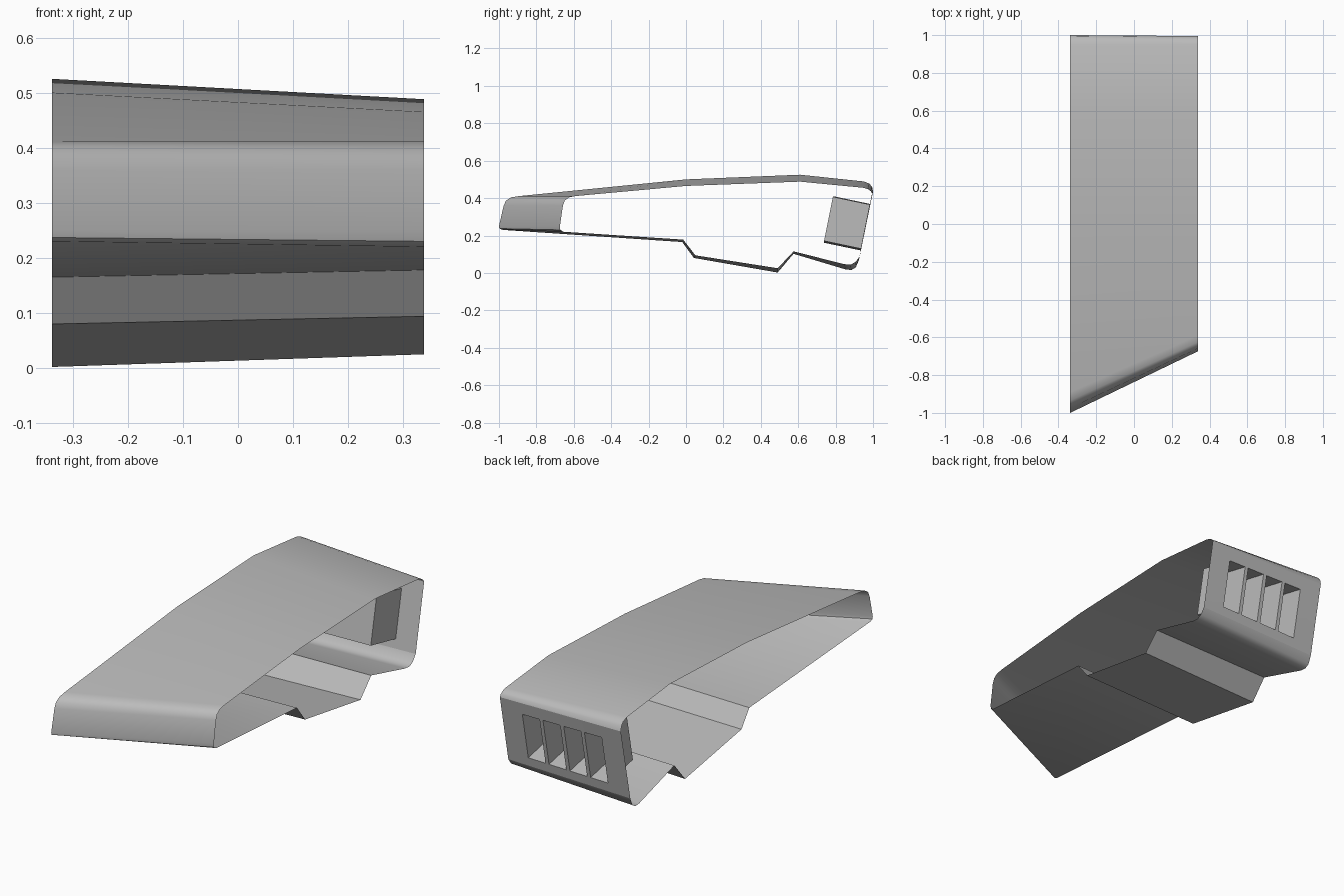
import bpy
import bmesh
from mathutils import Vector

cube = bpy.data.objects.get("Cube")
if cube:
    bpy.data.objects.remove(cube, do_unlink=True)

grey = bpy.data.materials.new("light_grey")
grey.use_nodes = True
color = (0.5, 0.5, 0.5, 1)
grey.diffuse_color = color
grey.node_tree.nodes["Principled BSDF"].inputs["Base Color"].default_value = color

HALF = 0.338

# Matching (y, z) outlines of the two open sides, from the back wall's top,
# along the roof, round the nose and back along the stepped belly
right_side = [(1.0, .435), (.995, .46), (.98, .478), (.95, .489), (.61, .525), (0, .5),
              (-.89, .411), (-.935, .404), (-.962, .387), (-.975, .36), (-1, .25),
              (-.998, .237), (-.98, .23), (-.02, .165), (.042, .08), (.49, .002),
              (.575, .102), (.855, .018), (.885, .016), (.908, .03), (.925, .07)]
left_side = [(.995, .425), (.988, .437), (.975, .447), (.95, .455), (.61, .488), (0, .465),
             (-.59, .411), (-.625, .404), (-.648, .387), (-.658, .36), (-.674, .25),
             (-.672, .23), (-.655, .22), (-.015, .178), (.05, .094), (.49, .025),
             (.575, .115), (.845, .047), (.88, .044), (.906, .058), (.928, .088)]


def make_object(name, bm):
    bmesh.ops.remove_doubles(bm, verts=bm.verts, dist=0.0005)
    mesh = bpy.data.meshes.new(name)
    bm.to_mesh(mesh)
    bm.free()
    mesh.materials.append(grey)
    obj = bpy.data.objects.new(name, mesh)
    bpy.context.collection.objects.link(obj)
    return obj


def quad(bm, points):
    return bm.faces.new([bm.verts.new(p) for p in points])


def wall_point(x, v, depth=0):
    """Point on the back wall: v runs bottom to top, depth goes inward."""
    t = (x + HALF) / (2 * HALF)
    bottom = Vector(right_side[-1]).lerp(Vector(left_side[-1]), t)
    top = Vector(right_side[0]).lerp(Vector(left_side[0]), t)
    p = bottom.lerp(top, v)
    return Vector((x, p.x - depth, p.y + depth * 0.21))


# Slot layout across the back wall
columns = [-HALF]
for center in (-.173, -.058, .058, .173):
    columns += [center - .048, center + .048]
columns.append(HALF)
rows = [0, .13, .82, 1]
DEPTH = 0.198

shell = bmesh.new()
slots = bmesh.new()

# Outer skin
for i in range(len(right_side) - 1):
    (a, b), (c, d) = right_side[i:i + 2], left_side[i:i + 2]
    quad(shell, [(-HALF, *a), (-HALF, *b), (HALF, *d), (HALF, *c)])

# Back wall with four openings and the recessed boxes behind them
for i, (x0, x1) in enumerate(zip(columns, columns[1:])):
    for j, (v0, v1) in enumerate(zip(rows, rows[1:])):
        corners = [(x1, v0), (x0, v0), (x0, v1), (x1, v1)]
        is_slot = j == 1 and i % 2 == 1
        if not is_slot:
            quad(shell, [wall_point(*c) for c in corners])
        if j == 1 and 0 < i < len(columns) - 2:
            quad(slots, [wall_point(*c, DEPTH) for c in corners])
        if is_slot:
            for a, b in zip(corners, corners[1:] + corners[:1]):
                quad(slots, [wall_point(*a), wall_point(*b),
                             wall_point(*b, DEPTH), wall_point(*a, DEPTH)])

bmesh.ops.remove_doubles(shell, verts=shell.verts, dist=0.0005)
bmesh.ops.recalc_face_normals(shell, faces=shell.faces)
shell_obj = make_object("housing_shell", shell)
slots_obj = make_object("vent_slots", slots)

# Smooth the rounded corners, keep the folds sharp
bpy.ops.object.select_all(action='DESELECT')
shell_obj.select_set(True)
bpy.context.view_layer.objects.active = shell_obj
bpy.ops.object.shade_smooth_by_angle(angle=0.6)
